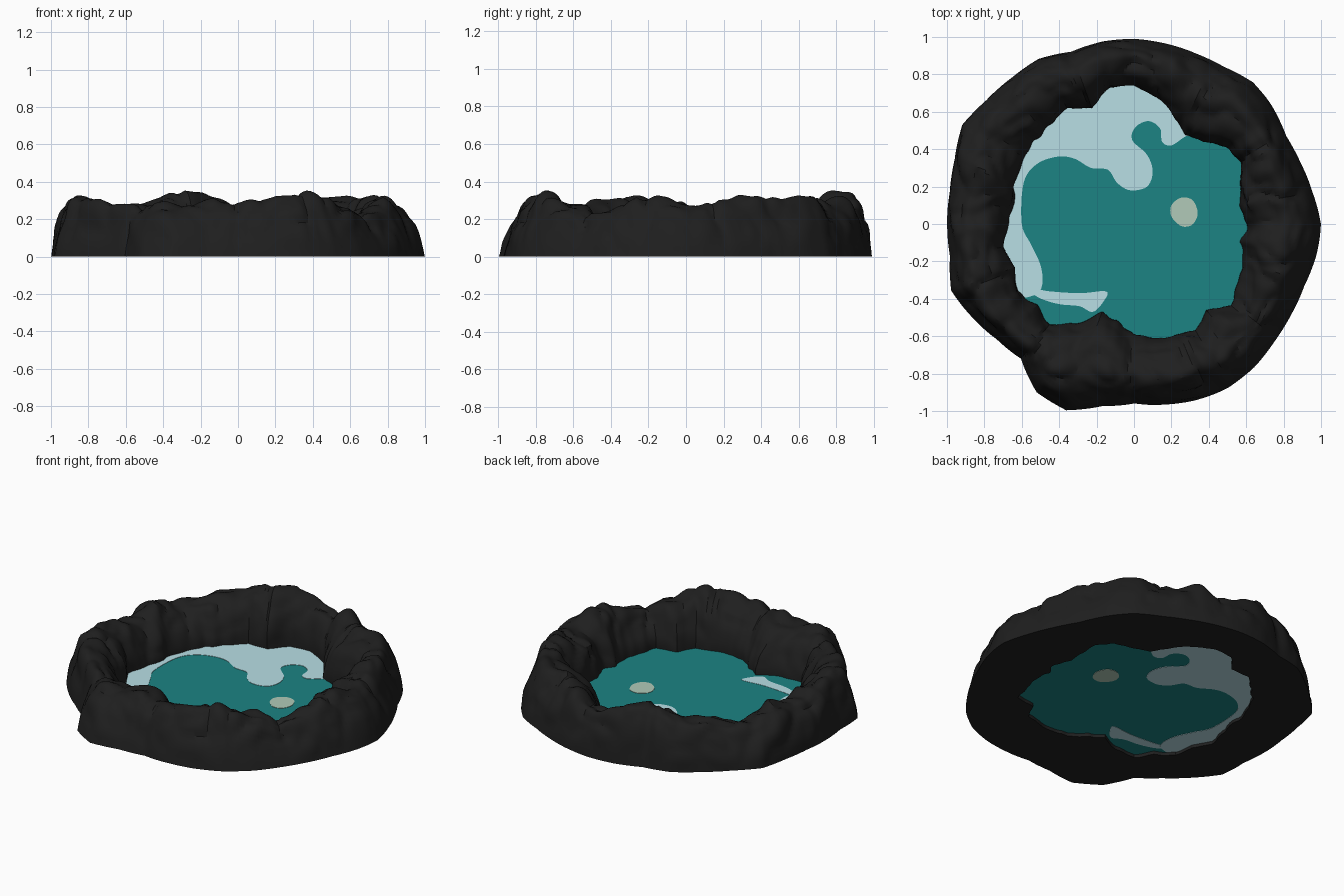
import bpy, bmesh, math
from mathutils import Vector, noise

if "Cube" in bpy.data.objects:
    bpy.data.objects.remove(bpy.data.objects["Cube"])

WATER_Z = 0.022
SEGMENTS = 288
STEPS = 32


def material(name, rgb):
    m = bpy.data.materials.new(name)
    m.use_nodes = True
    m.diffuse_color = (*rgb, 1)
    bsdf = next(n for n in m.node_tree.nodes if n.type == 'BSDF_PRINCIPLED')
    bsdf.inputs["Base Color"].default_value = (*rgb, 1)
    bsdf.inputs["Roughness"].default_value = 0.8
    return m


def spline(values, u, closed=True):
    """Catmull-Rom sample of numbers or vectors, u from 0 to 1."""
    n = len(values)
    s = u * n if closed else u * (n - 1)
    i, f = int(s), s - int(s)
    pick = (lambda k: values[k % n]) if closed else (lambda k: values[min(max(k, 0), n - 1)])
    a, b, c, d = (pick(i + k) for k in (-1, 0, 1, 2))
    return b + (c - a) * (f / 2) + (a * 2 - b * 5 + c * 4 - d) * (f * f / 2) \
        + (b * 3 - a - c * 3 + d) * (f ** 3 / 2)


def linear(values, u):
    """Straight-edged sample around the circle, for chipped outlines."""
    n = len(values)
    i, f = int(u * n), u * n - int(u * n)
    return values[i % n] * (1 - f) + values[(i + 1) % n] * f


def finish(name, bm, mat):
    bmesh.ops.recalc_face_normals(bm, faces=bm.faces)
    mesh = bpy.data.meshes.new(name)
    bm.to_mesh(mesh)
    bm.free()
    mesh.materials.append(mat)
    ob = bpy.data.objects.new(name, mesh)
    bpy.context.collection.objects.link(ob)
    return ob


def plate(name, outline, thickness, mat):
    """Thin flat shape centred on the water level."""
    bm = bmesh.new()
    low, top = ([bm.verts.new((p.x, p.y, WATER_Z + side * thickness / 2)) for p in outline]
                for side in (-1, 1))
    bm.faces.new(low)
    bm.faces.new(top)
    for i in range(len(low)):
        bm.faces.new((low[i - 1], low[i], top[i], top[i - 1]))
    bmesh.ops.recalc_face_normals(bm, faces=bm.faces)
    bmesh.ops.triangulate(bm, faces=[f for f in bm.faces if len(f.verts) > 4])
    return finish(name, bm, mat)


def curve(points, steps=6):
    pts = [Vector(p) / 100 for p in points]
    n = len(pts) * steps
    return [spline(pts, i / n) for i in range(n)]


rock = material("dark rock", (0.0135, 0.0135, 0.0135))
teal = material("teal water", (0.0115, 0.227, 0.227))
pale = material("pale water", (0.48, 0.735, 0.785))
sand = material("sand spot", (0.44, 0.59, 0.48))

# Rock ring: outlines and crest height around the circle, in hundredths
OUTER = [100, 97, 95, 94, 97, 99, 97, 97, 98, 99, 99, 98, 102, 102, 103, 106, 102, 100,
         100, 100, 104, 100, 96, 94, 104, 106, 99, 96, 98, 100, 101, 100, 98, 97, 97, 99]
INNER = [60, 57, 60, 66, 64, 58, 55, 62, 69, 74, 74, 66, 71, 69, 69, 69, 67, 65,
         67, 71, 67, 72, 68, 70, 61, 50, 53, 59, 61, 63, 65, 60, 68, 64, 61, 58]
CREST = [28, 31, 34, 34, 30, 29, 28, 35, 32, 27, 28, 29,
         29, 35, 30, 28, 29, 29, 30, 31, 34, 26, 26, 31]
# Cross-section: share of the way outward, share of the height
SECTION = [Vector(p) for p in ((0, 0), (0, .2), (.04, .42), (.14, .7), (.3, .9), (.5, .99),
                               (.68, 1), (.82, .88), (.92, .62), (.98, .3), (1, 0))]
CRACKS = [12, 33, 58, 81, 112, 147, 176, 203, 232, 268, 294, 322, 345]


def chisel(p):
    """Broad angular ridges with smaller creases between them."""
    broad = abs(noise.noise(p * 2.7))
    small = abs(noise.noise(p * 7 + Vector((5, 2, 8))))
    return .05 * small - .07 * broad - .006


bm = bmesh.new()
rings = []
for i in range(SEGMENTS):
    u = i / SEGMENTS
    ang = u * math.tau
    r_in, r_out = linear(INNER, u) / 100, linear(OUTER, u) / 100
    high = spline(CREST, u) / 100
    out = Vector((math.cos(ang), math.sin(ang), 0))
    r_in += .016 * noise.noise(out * 10)
    middle = out * (r_in * .45 + r_out * .55) + Vector((0, 0, .1))
    # the front left wall leans inward most
    lean = .075 + .065 * math.cos(ang + math.pi / 4)
    ring = []
    for j in range(STEPS + 1):
        t, h = spline(SECTION, j / STEPS, closed=False)
        t -= lean * h * t
        p = out * (r_in + (r_out - r_in) * t) + Vector((0, 0, high * h))
        # wandering radial cracks between boulders
        deg = math.degrees(ang) + 6 * noise.noise(p * 4)
        gap = min(abs((deg - c + 180) % 360 - 180) for c in CRACKS)
        groove = .02 * max(0, 1 - gap / 2.5) * h
        p += (p - middle).normalized() * (chisel(p) * (.05 + .95 * h) - groove)
        p.z = max(p.z, 0) if 0 < j < STEPS else 0
        ring.append(bm.verts.new(p))
    rings.append(ring)
for a, b in zip(rings, rings[1:] + rings[:1]):
    for j in range(STEPS + 1):
        k = (j + 1) % (STEPS + 1)
        bm.faces.new((a[j], b[j], b[k], a[k]))
ring_ob = finish("rock_ring", bm, rock)
bpy.ops.object.select_all(action='DESELECT')
ring_ob.select_set(True)
bpy.context.view_layer.objects.active = ring_ob
bpy.ops.object.shade_smooth_by_angle(angle=math.radians(30))

# Water sheet, its rim tucked just inside the rock
rim = []
for i in range(144):
    ang = i / 144 * math.tau
    r = linear(INNER, i / 144) / 100 + .04
    rim.append(Vector((r * math.cos(ang), r * math.sin(ang))))
plate("water", rim, .002, teal)

# Pale shallows along the back and right side
plate("pale_shallows", curve([
    (36, 49), (28, 47), (20, 42), (15, 44), (14, 51), (8, 55), (1, 52), (-1, 45),
    (7, 37), (10, 28), (7, 20), (-2, 18), (-9, 22), (-14, 29), (-23, 30), (-32, 35),
    (-41, 36), (-52, 32), (-59, 22), (-60, 0), (-55, -11), (-50, -22), (-49, -32),
    (-53, -38), (-66, -37), (-75, -10), (-71, 20), (-66, 46), (-40, 68), (-10, 78),
    (18, 70)]), .006, pale)

# Pale ripple near the front
plate("pale_ripple", curve([
    (-52, -35), (-45, -36), (-29, -37), (-15, -36), (-16, -41), (-22, -47),
    (-29, -44), (-39, -43), (-47, -41), (-53, -38)]), .005, pale)

# Sandy spot
plate("sand_spot", curve([
    (34, 7), (31, 13), (25, 14), (20, 10), (20, 4), (25, -1), (30, -1), (33, 2)]), .006, sand)
